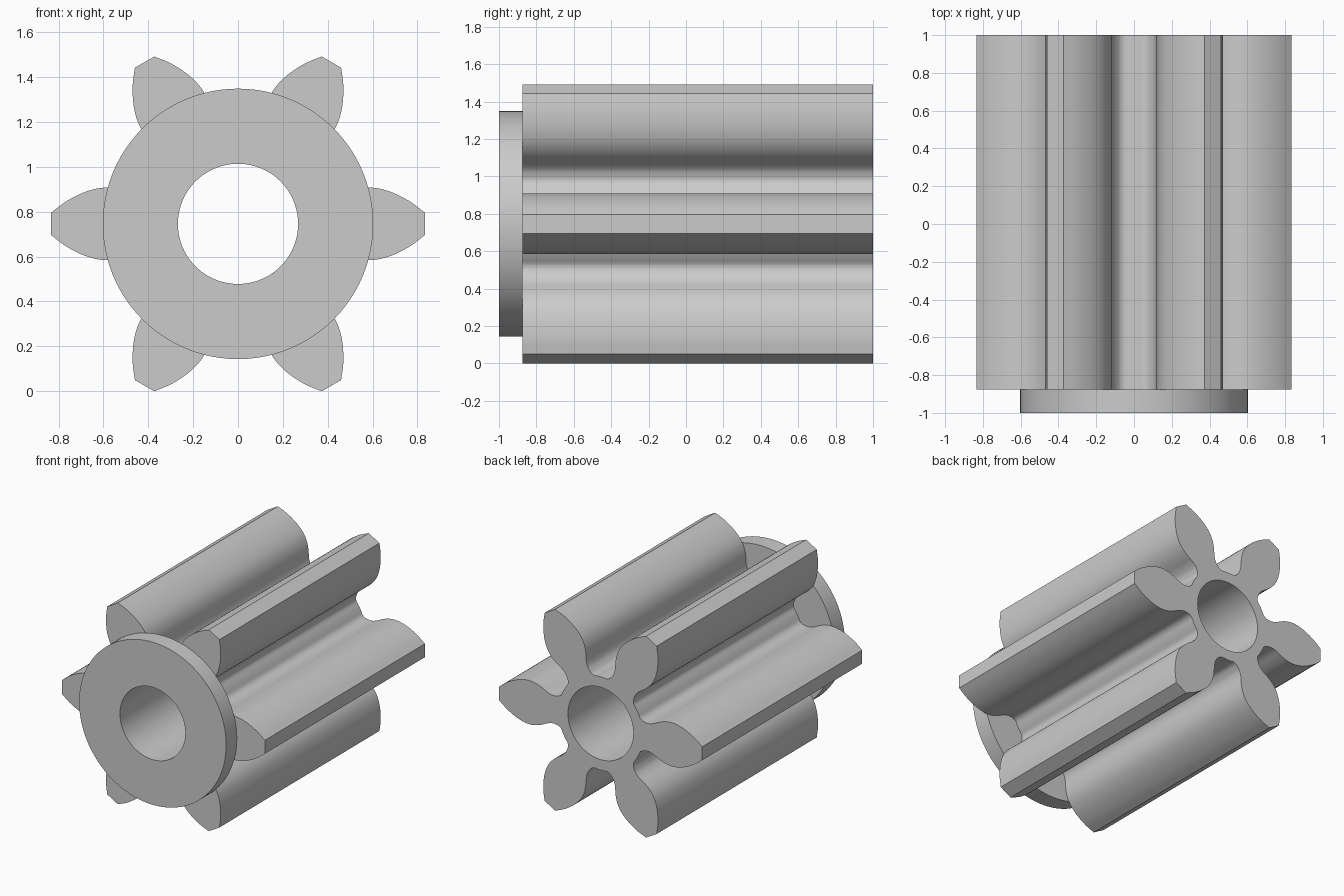
import bpy, bmesh, math
from mathutils import Vector, Matrix

cube = bpy.data.objects.get("Cube")
if cube:
    bpy.data.objects.remove(cube, do_unlink=True)

TEETH = 6
AXIS_Z = 0.746
BORE = 0.268
FRONT, STEP, BACK = -1.0, -0.875, 1.0

steel = bpy.data.materials.new("grey_steel")
steel.use_nodes = True
steel.diffuse_color = (0.6, 0.6, 0.6, 1)
steel.node_tree.nodes["Principled BSDF"].inputs["Base Color"].default_value = (0.6, 0.6, 0.6, 1)


def circle(radius, count=96):
    return [Vector((radius * math.cos(math.tau * i / count),
                    radius * math.sin(math.tau * i / count))) for i in range(count)]


def smooth_path(points, steps=4):
    """Catmull-Rom curve through the points."""
    p = [2 * points[0] - points[1]] + points + [2 * points[-1] - points[-2]]
    path = []
    for a, b, c, d in zip(p, p[1:], p[2:], p[3:]):
        for i in range(steps):
            t = i / steps
            path.append(0.5 * (2 * b + (c - a) * t + (2 * a - 5 * b + 4 * c - d) * t ** 2
                               + (3 * b - a - 3 * c + d) * t ** 3))
    return path + [points[-1]]


def gear_outline():
    # one flank from tip to root, for a tooth pointing along +x
    flank = smooth_path([Vector(v) for v in (
        (0.833, 0.05), (0.77, 0.098), (0.70, 0.135), (0.64, 0.155), (0.585, 0.162),
        (0.53, 0.155), (0.48, 0.137), (0.435, 0.115), (0.395, 0.104),
        (0.365, 0.106), (0.34, 0.113), (0.322, 0.127))])
    root = flank[-1].length
    start = math.atan2(flank[-1].y, flank[-1].x)
    gap = math.tau / TEETH - 2 * start
    valley = [Vector((root * math.cos(start + gap * k / 5),
                      root * math.sin(start + gap * k / 5))) for k in range(1, 5)]
    tooth = [Vector((v.x, -v.y)) for v in reversed(flank)] + flank + valley
    return [Matrix.Rotation(math.tau * n / TEETH, 2) @ v for n in range(TEETH) for v in tooth]


def bored_prism(name, outline, y0, y1):
    """Extrude an outline with the centre bore from y0 to y1."""
    bm = bmesh.new()
    edges = []
    for loop in (outline, circle(BORE)):
        verts = [bm.verts.new((v.x, y0, v.y + AXIS_Z)) for v in loop]
        edges += [bm.edges.new((verts[i - 1], verts[i])) for i in range(len(verts))]
    bmesh.ops.triangle_fill(bm, edges=edges, use_beauty=True)
    out = bmesh.ops.extrude_face_region(bm, geom=bm.faces[:], use_keep_orig=True)
    moved = [g for g in out["geom"] if isinstance(g, bmesh.types.BMVert)]
    bmesh.ops.translate(bm, verts=moved, vec=(0, y1 - y0, 0))
    bmesh.ops.recalc_face_normals(bm, faces=bm.faces[:])
    mesh = bpy.data.meshes.new(name)
    bm.to_mesh(mesh)
    bm.free()
    mesh.materials.append(steel)
    obj = bpy.data.objects.new(name, mesh)
    bpy.context.collection.objects.link(obj)
    bpy.ops.object.select_all(action="DESELECT")
    obj.select_set(True)
    bpy.context.view_layer.objects.active = obj
    bpy.ops.object.shade_smooth_by_angle(angle=math.radians(30))


# toothed body and the round collar in front of it
bored_prism("pinion_body", gear_outline(), STEP, BACK)
bored_prism("front_collar", circle(0.603), FRONT, STEP)
